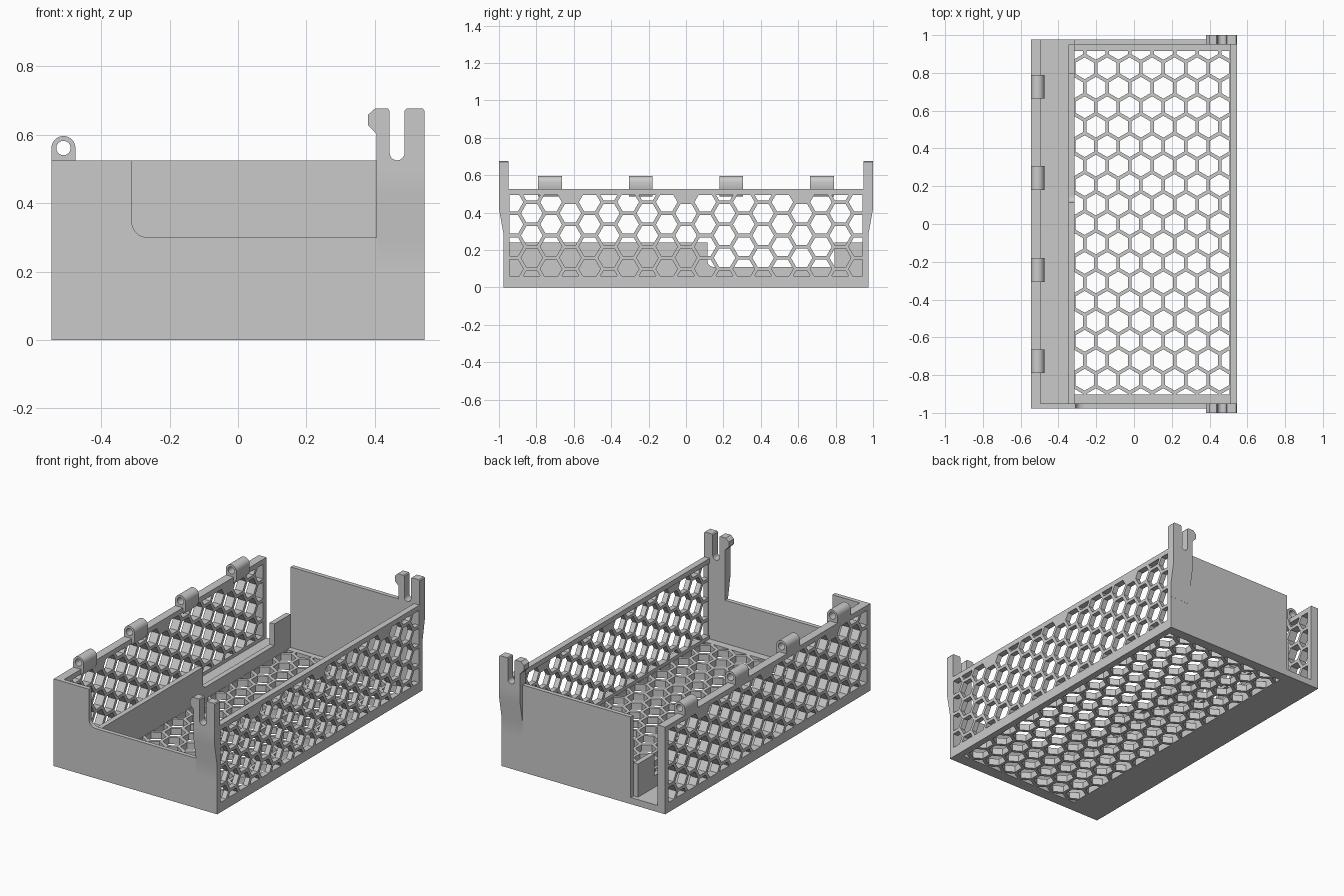
import bpy, bmesh
from math import sin, cos, sqrt, radians

cube = bpy.data.objects.get("Cube")
if cube:
    bpy.data.objects.remove(cube)

gray = bpy.data.materials.new("plain_gray")
gray.use_nodes = True
gray.diffuse_color = (0.59, 0.59, 0.59, 1)
gray.node_tree.nodes["Principled BSDF"].inputs["Base Color"].default_value = gray.diffuse_color

# Main sizes
X, Y, TOP = 0.545, 0.976, 0.525
WALL_IN = 0.95          # inner face of the end walls
LEFT_IN, RIGHT_IN = 0.508, -0.494
LATTICE_IN = 0.514      # inner face of the thin left lattice
FLOOR = 0.04
DIVIDER = -0.315
PITCH, HOLE = 0.119, 0.1   # honeycomb spacing and hole width

# Profile axis -> placement of (u, v, depth)
PLACE = {"x": lambda u, v, w: (w, u, v),
         "y": lambda u, v, w: (u, w, v),
         "z": lambda u, v, w: (u, v, w)}


def extrude(name, outline, axis, lo, hi, holes=(), smooth=False):
    """Fill an outline with holes and extrude it along an axis from lo to hi."""
    curve = bpy.data.curves.new(name, "CURVE")
    curve.dimensions, curve.fill_mode = "2D", "BOTH"
    curve.extrude = (hi - lo) / 2
    for loop in [outline, *holes]:
        spline = curve.splines.new("POLY")
        spline.points.add(len(loop) - 1)
        for point, (u, v) in zip(spline.points, loop):
            point.co = (u, v, 0, 1)
        spline.use_cyclic_u = True
    temp = bpy.data.objects.new(name + "_profile", curve)
    bpy.context.scene.collection.objects.link(temp)
    bpy.context.view_layer.update()
    graph = bpy.context.evaluated_depsgraph_get()
    mesh = bpy.data.meshes.new_from_object(temp.evaluated_get(graph))
    bpy.data.objects.remove(temp)

    bm = bmesh.new()
    bm.from_mesh(mesh)
    for vert in bm.verts:
        u, v, w = vert.co
        vert.co = PLACE[axis](u, v, w + (lo + hi) / 2)
    bmesh.ops.remove_doubles(bm, verts=bm.verts, dist=0.0002)
    bmesh.ops.recalc_face_normals(bm, faces=bm.faces)
    for face in bm.faces:
        face.smooth = False
        face.material_index = 0
    bm.to_mesh(mesh)
    bm.free()
    mesh.name = name
    mesh.materials.clear()
    mesh.materials.append(gray)
    obj = bpy.data.objects.new(name, mesh)
    bpy.context.scene.collection.objects.link(obj)
    if smooth:
        bpy.ops.object.select_all(action="DESELECT")
        obj.select_set(True)
        bpy.context.view_layer.objects.active = obj
        bpy.ops.object.shade_smooth_by_angle(angle=radians(35))


def rect(u0, u1, v0, v1):
    return [(u0, v0), (u1, v0), (u1, v1), (u0, v1)]


def arc(cu, cv, r, start, end, steps=8):
    angles = [radians(start + (end - start) * i / steps) for i in range(steps + 1)]
    return [(cu + r * cos(a), cv + r * sin(a)) for a in angles]


def clip(poly, k, limit, sign):
    """Keep the part of a convex polygon on one side of a straight limit."""
    out = []
    for a, b in zip(poly, poly[1:] + poly[:1]):
        da, db = sign * (a[k] - limit), sign * (b[k] - limit)
        if da >= 0:
            out.append(a)
        if da * db < 0:
            t = da / (da - db)
            out.append((a[0] + t * (b[0] - a[0]), a[1] + t * (b[1] - a[1])))
    return out


def honeycomb(u0, u1, v0, v1):
    """Hexagon holes with corners along v, clipped to a rectangle."""
    cells, row, radius = [], PITCH * sqrt(3) / 2, HOLE / sqrt(3)
    middle = (u0 + u1) / 2
    for j in range(-10, 11):
        for i in range(-5, 6):
            cu, cv = middle + (i + j % 2 / 2) * PITCH, j * row
            cell = arc(cu, cv, radius, 30, 330, 5)
            for k, limit, sign in ((0, u0, 1), (0, u1, -1), (1, v0, 1), (1, v1, -1)):
                cell = clip(cell, k, limit, sign)
            if len(cell) > 2:
                size = [max(p[k] for p in cell) - min(p[k] for p in cell) for k in (0, 1)]
                if min(size) > 0.012:
                    cells.append(cell)
    return cells


def is_patch(cell):
    """Top-row cells that stay solid: the middle one and one near each end."""
    mid = sum(p[0] for p in cell) / len(cell)
    low = min(p[1] for p in cell)
    return low > 0.42 and min(abs(abs(mid) - 0.62), abs(mid)) < 0.03


# Floor: perforated tray beside a solid strip
extrude("floor", rect(RIGHT_IN, LEFT_IN, -WALL_IN, WALL_IN), "z", 0, FLOOR,
        honeycomb(DIVIDER + 0.001, LEFT_IN - 0.002, -0.903, 0.915))

# Long perforated walls
wall_holes = [[(v, u) for u, v in c] for c in honeycomb(0.06, 0.495, -0.945, 0.945)]
wall_holes = [c for c in wall_holes if not is_patch(c)]
extrude("left_wall", rect(-WALL_IN, WALL_IN, 0, TOP), "x", LATTICE_IN, X, wall_holes)
extrude("left_top_rail", rect(-WALL_IN, WALL_IN, 0.495, TOP), "x", LEFT_IN, LATTICE_IN)
extrude("left_bottom_rail", rect(-WALL_IN, WALL_IN, 0, 0.06), "x", LEFT_IN, LATTICE_IN)
extrude("right_wall", rect(-WALL_IN, Y, 0, TOP), "x", -X, RIGHT_IN, wall_holes)

# Front wall with a rounded cut-out
front = [(-X, 0), (X, 0), (X, TOP), (0.405, TOP), (0.405, 0.3)]
front += arc(-0.265, 0.345, 0.045, 270, 180) + [(-0.31, TOP), (-X, TOP)]
extrude("front_wall", front, "y", -Y, -WALL_IN)

# Back wall, open behind the side compartment
extrude("back_wall", [(RIGHT_IN, 0), (X, 0), (X, TOP), (DIVIDER, TOP),
                      (DIVIDER, FLOOR), (RIGHT_IN, FLOOR)], "y", WALL_IN, Y)

# Divider with a lowered section
divider = [(-WALL_IN, FLOOR), (WALL_IN, FLOOR), (WALL_IN, 0.24), (0.795, 0.24), (0.795, 0.11)]
divider += arc(0.145, 0.14, 0.03, 270, 180, 5) + [(0.115, 0.24), (-WALL_IN, 0.24)]
extrude("divider", divider, "x", DIVIDER - 0.031, DIVIDER)

# Slotted hook posts on both ends
hook = [(0.405, 0.5), (X, 0.5), (X, 0.67), (0.54, 0.676), (0.492, 0.676), (0.487, 0.67)]
hook += arc(0.465, 0.547, 0.022, 360, 180, 10)
hook += [(0.443, 0.67), (0.438, 0.676), (0.4, 0.676), (0.38, 0.658), (0.38, 0.628), (0.405, 0.602)]
for name, s in (("front", -1), ("back", 1)):
    extrude(name + "_hook", hook, "y", *sorted((s * WALL_IN, s)))
    brace = [(WALL_IN, 0.2), (Y + 0.0005, 0.2), (Y + 0.0005, 0.29),
             (1, 0.42), (1, 0.5), (WALL_IN, 0.5)]
    extrude(name + "_post", [(s * u, v) for u, v in brace], "x", 0.405, X, smooth=True)

# Hinge knuckles along the right wall
knuckle = [(-X, 0.52)] + arc(-0.51, 0.561, 0.035, 180, 0, 14)
knuckle += [(-0.475, 0.515), (RIGHT_IN, 0.485), (RIGHT_IN, 0.52)]
pin_hole = arc(-0.51, 0.561, 0.021, 0, 345, 23)
for y in (-0.727, -0.243, 0.243, 0.727):
    extrude("hinge_knuckle", knuckle, "y", y - 0.063, y + 0.063, [pin_hole], smooth=True)
